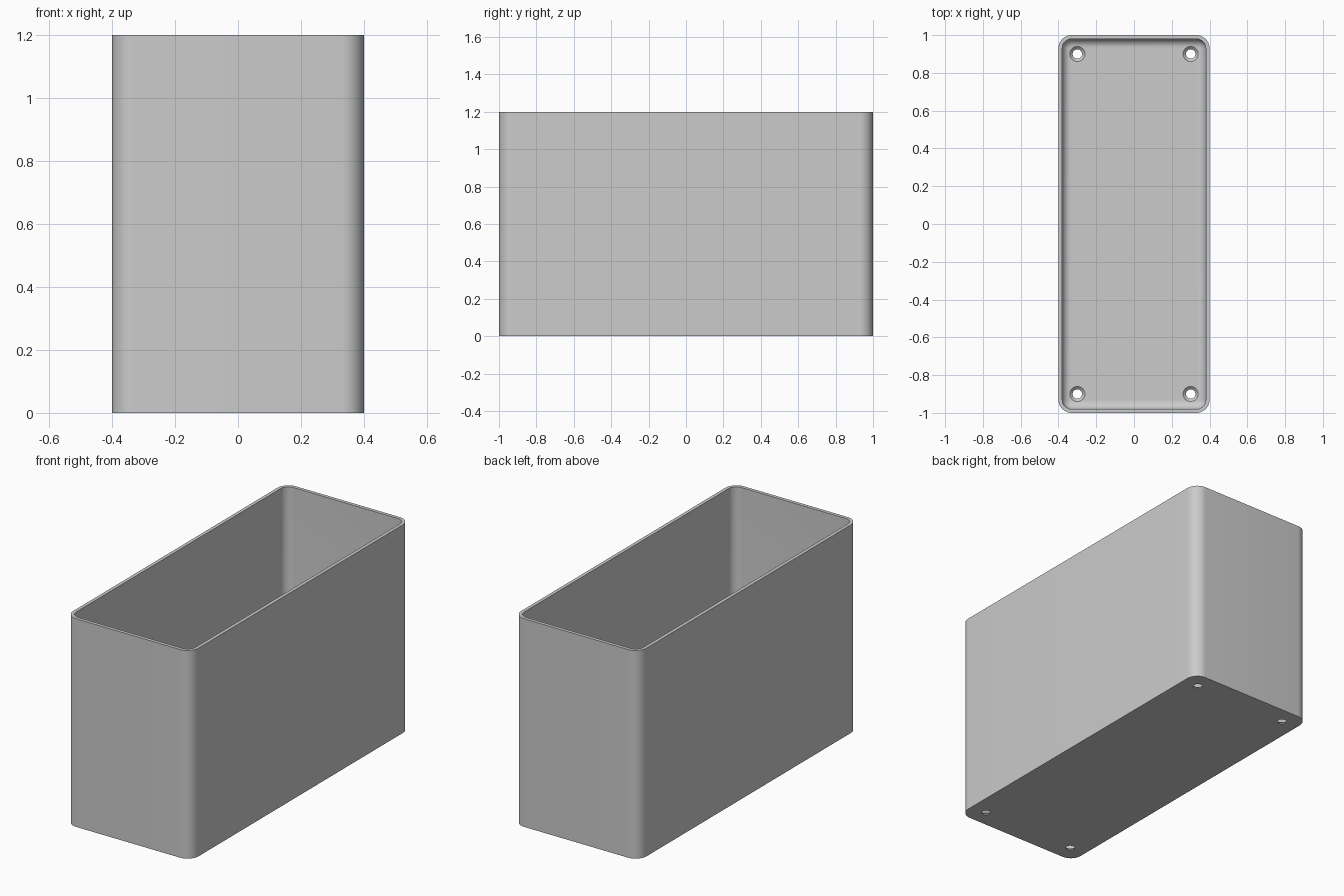
import bpy, bmesh, math

cube = bpy.data.objects.get("Cube")
if cube:
    bpy.data.objects.remove(cube, do_unlink=True)

HX, HY, HEIGHT = 0.4, 1.0, 1.2
WALL, FLOOR = 0.02, 0.02
CORNER, FILLET = 0.07, 0.045
SEG = 12

grey = bpy.data.materials.new("light_grey")
grey.use_nodes = True
grey.diffuse_color = (0.6, 0.6, 0.6, 1)
grey.node_tree.nodes["Principled BSDF"].inputs["Base Color"].default_value = (0.6, 0.6, 0.6, 1)


def make_object(name, bm):
    bmesh.ops.recalc_face_normals(bm, faces=bm.faces[:])
    mesh = bpy.data.meshes.new(name)
    bm.to_mesh(mesh)
    bm.free()
    mesh.materials.append(grey)
    obj = bpy.data.objects.new(name, mesh)
    bpy.context.collection.objects.link(obj)
    return obj


def rounded_ring(bm, inset, z):
    """Rounded rectangle, inset evenly from the outer footprint."""
    r = CORNER - inset
    ring = []
    for k, (sx, sy) in enumerate([(1, 1), (-1, 1), (-1, -1), (1, -1)]):
        for i in range(SEG + 1):
            a = (k + i / SEG) * math.pi / 2
            ring.append(bm.verts.new((sx * (HX - CORNER) + r * math.cos(a),
                                      sy * (HY - CORNER) + r * math.sin(a), z)))
    return ring


def loft(bm, rings):
    """Bridge a stack of rings and cap both ends."""
    for a, b in zip(rings, rings[1:]):
        n = len(a)
        for i in range(n):
            j = (i + 1) % n
            bm.faces.new((a[i], a[j], b[j], b[i]))
    bm.faces.new(rings[0])
    bm.faces.new(rings[-1])


# Open box: outside up, over the rim, inside down, floor fillet
bm = bmesh.new()
profile = [(0, 0), (0, HEIGHT), (WALL, HEIGHT)]
for i in range(9):
    a = i / 8 * math.pi / 2
    profile.append((WALL + FILLET * (1 - math.cos(a)),
                    FLOOR + FILLET * (1 - math.sin(a))))
loft(bm, [rounded_ring(bm, inset, z) for inset, z in profile])
box = make_object("open_box", bm)

# Countersunk screw holes in the four floor corners
bm = bmesh.new()
hole_profile = [(0.025, -0.05), (0.025, 0.006), (0.04, FLOOR), (0.04, 0.1)]
for sx in (-1, 1):
    for sy in (-1, 1):
        rings = []
        for r, z in hole_profile:
            rings.append([bm.verts.new((sx * 0.3 + r * math.cos(t * math.pi / 16),
                                        sy * 0.9 + r * math.sin(t * math.pi / 16), z))
                          for t in range(32)])
        loft(bm, rings)
cutter = make_object("screw_hole_cutter", bm)
cutter.hide_render = True

cut = box.modifiers.new("screw_holes", "BOOLEAN")
cut.operation = "DIFFERENCE"
cut.solver = "EXACT"
cut.object = cutter
bpy.ops.object.select_all(action="DESELECT")
box.select_set(True)
bpy.context.view_layer.objects.active = box
bpy.ops.object.modifier_apply(modifier=cut.name)
bpy.data.objects.remove(cutter, do_unlink=True)
bpy.ops.object.shade_smooth_by_angle(angle=math.radians(30))
